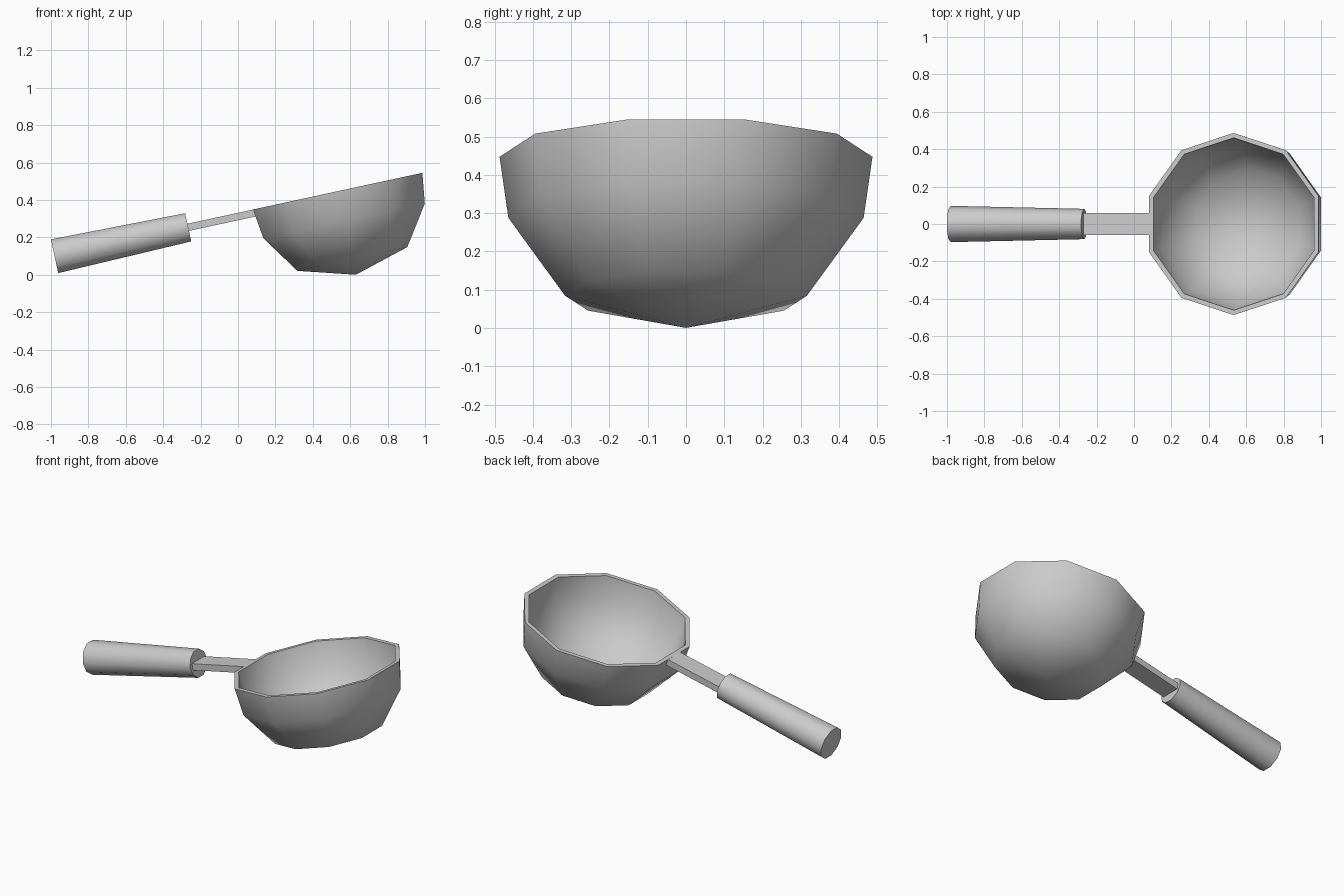
import bpy
import bmesh
from math import radians, tau
from mathutils import Matrix, Vector

cube = bpy.data.objects.get("Cube")
if cube:
    bpy.data.objects.remove(cube, do_unlink=True)

# Single plain metal colour
metal = bpy.data.materials.new("light_grey")
metal.use_nodes = True
metal.diffuse_color = (0.6, 0.6, 0.6, 1)
metal.node_tree.nodes["Principled BSDF"].inputs["Base Color"].default_value = (0.6, 0.6, 0.6, 1)

# Everything is built around the rim centre, then tipped so the grip drops
TILT = Matrix.Translation((0.533, 0, 0.447)) @ Matrix.Rotation(radians(-12.2), 4, "Y")
AXIS_HEIGHT = -0.02
SIDES = 10


def finish(bm, name):
    bmesh.ops.recalc_face_normals(bm, faces=bm.faces)
    bm.transform(TILT)
    mesh = bpy.data.meshes.new(name)
    bm.to_mesh(mesh)
    bm.free()
    mesh.materials.append(metal)
    obj = bpy.data.objects.new(name, mesh)
    bpy.context.collection.objects.link(obj)
    bpy.ops.object.select_all(action="DESELECT")
    obj.select_set(True)
    bpy.context.view_layer.objects.active = obj
    bpy.ops.object.shade_smooth_by_angle(angle=radians(60))
    return obj


def lathe(name, profile, axis, centre):
    """Spin (radius, distance along axis) points into a ten-sided solid."""
    bm = bmesh.new()
    axis, centre = Vector(axis), Vector(centre)
    verts = [bm.verts.new(centre + axis * h + Vector((0, r, 0))) for r, h in profile]
    edges = [bm.edges.new(pair) for pair in zip(verts, verts[1:])]
    bmesh.ops.spin(bm, geom=verts + edges, cent=centre, axis=axis,
                   angle=tau, steps=SIDES, use_duplicate=False)
    bmesh.ops.remove_doubles(bm, verts=bm.verts, dist=0.0005)
    return finish(bm, name)


# Bowl: outer wall up from the pole, flat rim, inner wall back down
outer = [(0, -0.457), (0.316, -0.371), (0.464, -0.163), (0.487, 0)]
inner = [(0.461, 0), (0.439, -0.154), (0.299, -0.351), (0, -0.432)]
lathe("bowl", outer + inner, (0, 0, 1), (0, 0, 0))

# Tapered grip with flat end caps
grip = [(0, -1.553), (0.097, -1.553), (0.081, -0.822), (0, -0.822)]
lathe("grip", grip, (1, 0, 0), (0, 0, AXIS_HEIGHT))

# Flat stem joining the bowl wall to the grip
bm = bmesh.new()
start, end = -0.86, -0.452
bmesh.ops.create_cube(bm, size=1)
bm.transform(Matrix.Translation(((start + end) / 2, 0, AXIS_HEIGHT))
             @ Matrix.Diagonal((end - start, 0.118, 0.039, 1)))
finish(bm, "stem")
